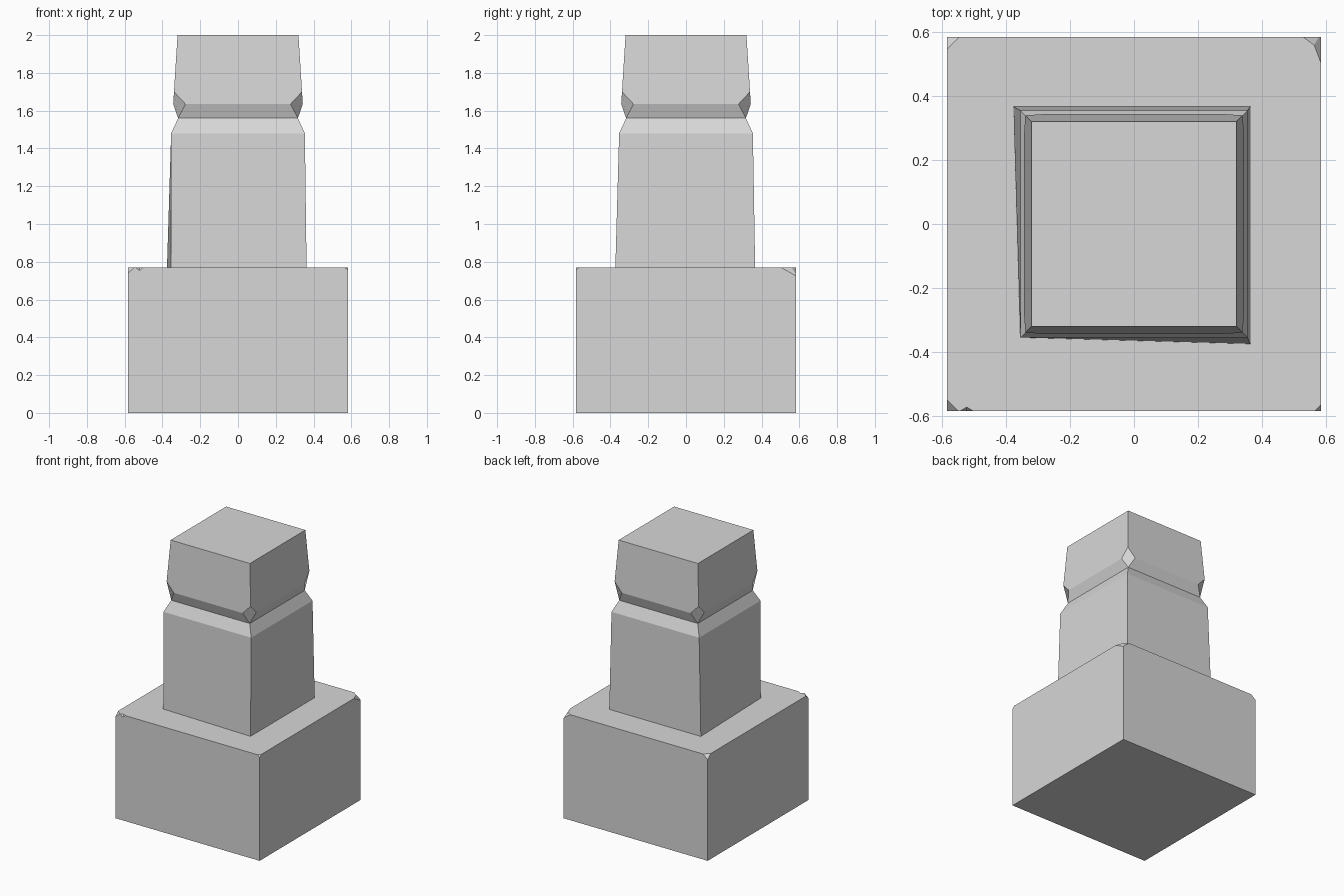
import bpy, bmesh
from mathutils import Vector, Matrix

old = bpy.data.objects.get("Cube")
if old:
    bpy.data.objects.remove(old, do_unlink=True)

# Single stone material
stone = bpy.data.materials.new("stone grey")
stone.use_nodes = True
grey = (0.68, 0.68, 0.68, 1)
stone.diffuse_color = grey
stone.node_tree.nodes["Principled BSDF"].inputs["Base Color"].default_value = grey


def make_object(name, bm):
    bmesh.ops.recalc_face_normals(bm, faces=bm.faces)
    mesh = bpy.data.meshes.new(name)
    bm.to_mesh(mesh)
    bm.free()
    mesh.materials.append(stone)
    obj = bpy.data.objects.new(name, mesh)
    bpy.context.collection.objects.link(obj)
    return obj


def chip_corner(bm, corner, sx, sy, dx, dy, dz):
    """Slice off a top corner; dx, dy, dz are the lengths lost along each edge."""
    cut = bmesh.ops.bisect_plane(
        bm, geom=bm.verts[:] + bm.edges[:] + bm.faces[:], dist=1e-5,
        plane_co=corner - Vector((sx * dx, 0, 0)),
        plane_no=Vector((sx / dx, sy / dy, 1 / dz)).normalized(), clear_outer=True)
    edges = [e for e in cut["geom_cut"] if isinstance(e, bmesh.types.BMEdge)]
    bmesh.ops.edgeloop_fill(bm, edges=edges)


# Base block with worn top corners
HALF, BASE_TOP = 0.583, 0.77
bm = bmesh.new()
bmesh.ops.create_cube(bm, size=1, matrix=Matrix.Translation((0, 0, BASE_TOP / 2))
                      @ Matrix.Diagonal((2 * HALF, 2 * HALF, BASE_TOP, 1)))
for sx, sy, dx, dy, dz in [(-1, -1, 0.035, 0.035, 0.03), (1, -1, 0.018, 0.018, 0.015),
                           (-1, 1, 0.038, 0.038, 0.03), (1, 1, 0.055, 0.04, 0.04),
                           (1, 1, 0.03, 0.08, 0.045)]:
    chip_corner(bm, Vector((sx * HALF, sy * HALF, BASE_TOP)), sx, sy, dx, dy, dz)
base = make_object("base_block", bm)

# Small nick in the front top edge
bm = bmesh.new()
bmesh.ops.create_uvsphere(bm, u_segments=4, v_segments=2, radius=1,
                          matrix=Matrix.Translation((-0.522, -HALF, BASE_TOP))
                          @ Matrix.Diagonal((0.02, 0.012, 0.016, 1)))
nick = make_object("nick_cutter", bm)
nick.hide_render = True
nick.hide_viewport = True
cut = base.modifiers.new("nick", "BOOLEAN")
cut.operation = "DIFFERENCE"
cut.solver = "EXACT"
cut.object = nick

# Pillar: uneven foot, shoulder, pinched neck and tapering head
bm = bmesh.new()
SIGNS = [(-1, -1), (1, -1), (1, 1), (-1, 1)]


def ring(half, z):
    return [bm.verts.new((sx * half, sy * half, z)) for sx, sy in SIGNS]


foot = [bm.verts.new((x, y, BASE_TOP)) for x, y in
        [(-0.356, -0.354), (0.363, -0.374), (0.363, 0.366), (-0.376, 0.366)]]
shoulder = ring(0.354, 1.48)
neck = ring(0.317, 1.56)
brow = ring(0.339, 1.70)
top = ring(0.32, 2.0)

# Widest line of the head, stopping short of each corner
WIDE, INSET, WIDE_Z = 0.343, 0.278, 1.635
along_x = [bm.verts.new((sx * INSET, sy * WIDE, WIDE_Z)) for sx, sy in SIGNS]
along_y = [bm.verts.new((sx * WIDE, sy * INSET, WIDE_Z)) for sx, sy in SIGNS]

for i in range(4):
    j = (i + 1) % 4
    for low, high in ((foot, shoulder), (shoulder, neck), (brow, top)):
        if low is not brow:
            bm.faces.new((low[i], low[j], high[j], high[i]))
    side = along_x if i % 2 == 0 else along_y
    bm.faces.new((neck[i], neck[j], side[j], side[i]))
    bm.faces.new((side[i], side[j], brow[j], top[j], top[i], brow[i]))
    # Diamond chip on the corner
    bm.faces.new((neck[i], along_x[i], brow[i], along_y[i]))
bm.faces.new(top)
bm.faces.new(foot[::-1])
make_object("pillar", bm)
